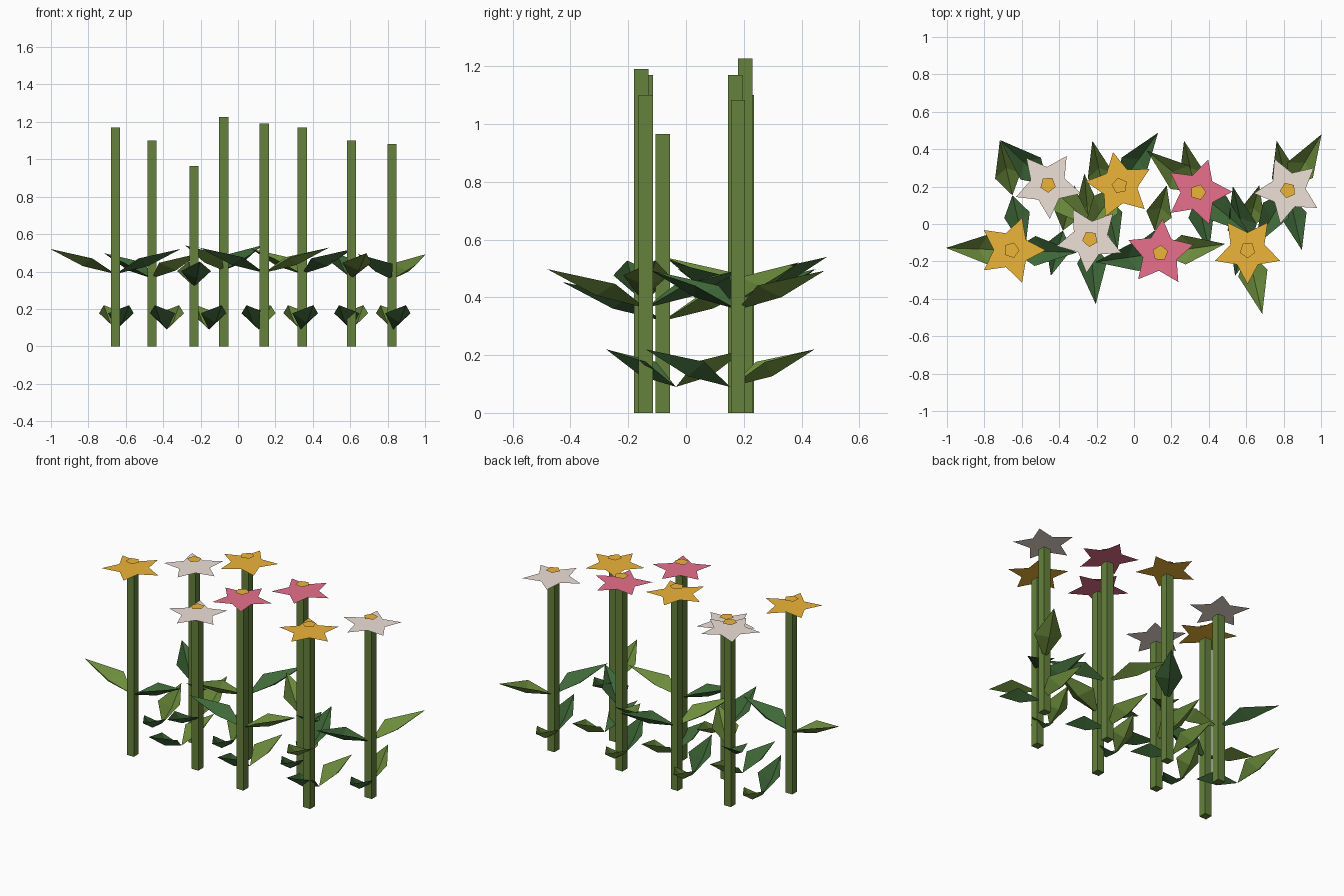
import bpy, bmesh
from math import cos, sin, radians, pi
from mathutils import Vector

if "Cube" in bpy.data.objects:
    bpy.data.objects.remove(bpy.data.objects["Cube"])


def mat(name, rgb):
    m = bpy.data.materials.new(name)
    m.diffuse_color = (*rgb, 1)
    m.use_nodes = True
    m.node_tree.nodes["Principled BSDF"].inputs["Base Color"].default_value = m.diffuse_color
    return m


STEM = mat("stem_green", (0.13, 0.22, 0.045))
LIGHT = mat("leaf_light", (0.15, 0.26, 0.045))
DARK = mat("leaf_dark", (0.05, 0.14, 0.04))
YELLOW = mat("petal_yellow", (0.85, 0.46, 0.04))
WHITE = mat("petal_white", (0.85, 0.75, 0.68))
PINK = mat("petal_pink", (0.80, 0.16, 0.26))


def surface(name, pts, faces, material):
    """Thin sheet made of faces whose normals point up."""
    bm = bmesh.new()
    vs = [bm.verts.new(p) for p in pts]
    for f in faces:
        bm.faces.new([vs[i] for i in f])
    bm.normal_update()
    for f in bm.faces:
        if f.normal.z < 0:
            f.normal_flip()
    me = bpy.data.meshes.new(name)
    bm.to_mesh(me)
    bm.free()
    me.materials.append(material)
    ob = bpy.data.objects.new(name, me)
    bpy.context.collection.objects.link(ob)


def box(name, x, y, h, w):
    bpy.ops.mesh.primitive_cube_add(size=1, location=(x, y, h / 2))
    ob = bpy.context.object
    ob.name = name
    ob.scale = (w, w, h)
    ob.data.materials.append(STEM)


def leaf(name, base, ang, length, rise, half, lift, material):
    """Kite-shaped leaf folded along its midrib, edges lifted into a V."""
    a = radians(ang)
    d = Vector((cos(a), sin(a), rise / length))
    side = Vector((-sin(a), cos(a), 0)) * half
    b = Vector(base)
    up = Vector((0, 0, lift))
    mid = b + d * length * 0.36
    keel = b + d * length * 0.5 - up * 0.7
    surface(name, [b, mid - side + up, b + d * length, mid + side + up, keel],
            [(0, 1, 4), (1, 2, 4), (2, 3, 4), (3, 0, 4)], material)


def ring(x, y, z, radii, rot):
    n = len(radii)
    return [(x + r * cos(rot + 2 * pi * i / n), y + r * sin(rot + 2 * pi * i / n), z)
            for i, r in enumerate(radii)]


# x, y, stem height, petal material, star turn, light leaf angle
FLOWERS = [
    (-0.655, -0.14, 1.17, YELLOW, 0, 178),
    (-0.46, 0.21, 1.10, WHITE, 57, -43),
    (-0.235, -0.08, 0.965, WHITE, 48, 95),
    (-0.077, 0.205, 1.227, YELLOW, 29, 234),
    (0.14, -0.155, 1.19, PINK, 14, 8),
    (0.343, 0.17, 1.17, PINK, 1, 141),
    (0.607, -0.14, 1.10, YELLOW, 54, -77),
    (0.823, 0.18, 1.083, WHITE, 41, 59),
]

for x, y, h, petal, turn, ang in FLOWERS:
    # stem, star of five petals, and flower centre
    box("stem", x, y, h, 0.05)
    t = radians(turn)
    surface("petals", ring(x, y, h + 0.035, [0.183, 0.095] * 5, t), [range(10)], petal)
    surface("flower_centre", ring(x, y, h + 0.08, [0.043] * 5, t), [range(5)], YELLOW)
    # upper pair of opposite leaves
    for k, m in enumerate((LIGHT, DARK)):
        leaf("upper_leaf", (x, y, h * 0.33), ang + 180 * k, 0.35, 0.135, 0.08, 0.035, m)

# ground leaves: back row of four pairs, front row of three
ROWS = [((-0.65, -0.155, 0.335, 0.83), 0.153, 103, 0.30),
        ((-0.38, 0.11, 0.605), -0.035, 75, 0.25)]
for xs, y, ang, length in ROWS:
    for x in xs:
        for k, m in enumerate((LIGHT, DARK)):
            leaf("ground_leaf", (x, y, 0.09), ang + 180 * k, length, 0.13, 0.07, 0.04, m)
